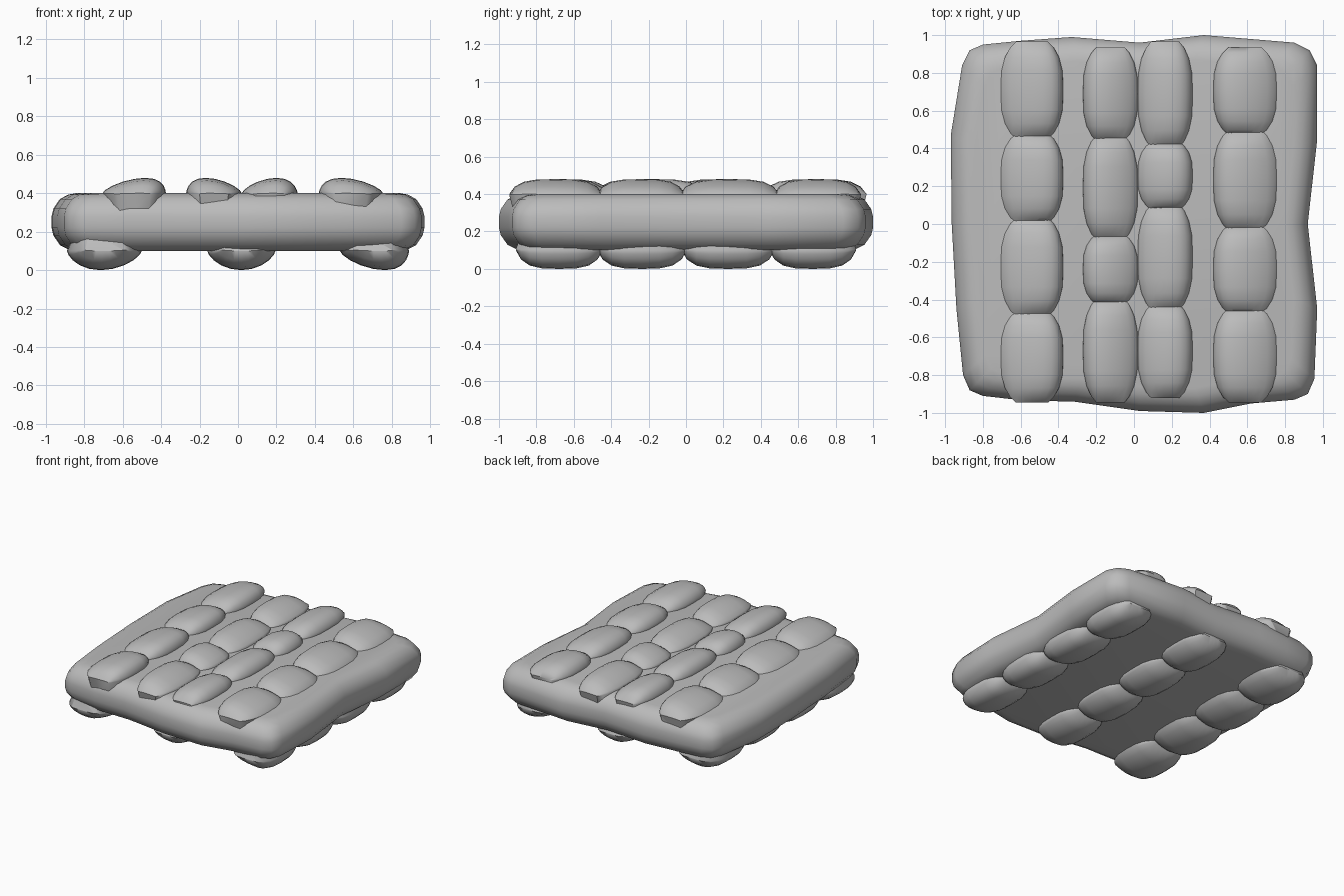
import bpy
import bmesh
import math

cube = bpy.data.objects.get("Cube")
if cube:
    bpy.data.objects.remove(cube, do_unlink=True)

stone = bpy.data.materials.new("stone_grey")
stone.use_nodes = True
colour = (0.5, 0.5, 0.5, 1)
stone.diffuse_color = colour
stone.node_tree.nodes["Principled BSDF"].inputs["Base Color"].default_value = colour


def loft(name, rings, angle):
    """Skin a list of closed rings and cap both ends."""
    bm = bmesh.new()
    loops = [[bm.verts.new(p) for p in ring] for ring in rings]
    n = len(loops[0])
    for a, b in zip(loops, loops[1:]):
        for i in range(n):
            j = (i + 1) % n
            bm.faces.new((a[i], a[j], b[j], b[i]))
    bm.faces.new(loops[0])
    bm.faces.new(loops[-1])
    bmesh.ops.recalc_face_normals(bm, faces=bm.faces)
    mesh = bpy.data.meshes.new(name)
    bm.to_mesh(mesh)
    bm.free()
    mesh.materials.append(stone)
    obj = bpy.data.objects.new(name, mesh)
    bpy.context.collection.objects.link(obj)
    bpy.ops.object.select_all(action="DESELECT")
    obj.select_set(True)
    bpy.context.view_layer.objects.active = obj
    bpy.ops.object.shade_smooth_by_angle(angle=math.radians(angle))


# Slab: uneven outline with rounded rim
outline = [
    (-.97, .47), (-.91, .84), (-.87, .92), (-.8, .95), (-.6, .97), (-.33, .99),
    (.03, .96), (.37, 1), (.85, .96), (.93, .92), (.97, .84), (.97, .45),
    (.92, 0), (.97, -.45), (.955, -.82), (.92, -.9), (.85, -.93), (.62, -.95),
    (.37, -1), (.03, -.99), (-.32, -.94), (-.58, -.935), (-.8, -.91),
    (-.87, -.88), (-.905, -.8), (-.94, -.45), (-.965, 0)]
rim = [(.1, .13), (.107, .09), (.13, .045), (.18, .01), (.22, 0)]
rim += [(.5 - z, d) for z, d in reversed(rim)]
loft("slab", [[(x * (1 - d), y * (1 - d), z) for x, y in outline]
              for z, d in rim], 45)

# Lump shape along its length: position, width, height
half = [(0, 1, 1), (.4, .98, .97), (.68, .87, .83), (.88, .7, .52), (1, .52, .05)]
stations = [(-t, w, h) for t, w, h in reversed(half[1:])] + half


def lump(name, x0, x1, y0, y1, base, rise, skew, depth):
    """Rounded lump leaning sideways, with its narrower root sunk into the slab."""
    cx, hw = (x0 + x1) / 2, (x1 - x0) / 2
    cy, hl = (y0 + y1) / 2, (y1 - y0) / 2
    rings = []
    for t, w, h in stations:
        root_y = cy + hl * t * .85
        ring = [(cx + hw * w * .8, root_y, base - depth),
                (cx - hw * w * .8, root_y, base - depth)]
        for i in range(11):
            a = math.pi * (1 - i / 10)
            s = abs(math.sin(a))
            x = math.cos(a) + skew * s * s
            ring.append((cx + hw * w * x, cy + hl * t,
                         base + rise * (h * s ** 1.35 - .05 * (1 - h))))
        rings.append(ring)
    loft(name, rings, 50)


def column(name, x0, x1, splits, base, rise, skew, depth):
    """Row of touching lumps running front to back."""
    last = len(splits) - 2
    for i, (y0, y1) in enumerate(zip(splits, splits[1:])):
        y0 -= .015 if i > 0 else 0
        y1 += .015 if i < last else 0
        lump(f"{name}_{i + 1}", x0, x1, y0, y1, base, rise, skew, depth)


# Lumps on the top face
top = [
    ("top_lump_right", -.705, -.375, (-.945, -.475, .02, .465, .965), .35),
    ("top_lump_mid_right", -.27, .02, (-.945, -.41, -.07, .455, .935), -.3),
    ("top_lump_mid_left", .02, .31, (-.92, -.44, .09, .42, .965), .25),
    ("top_lump_left", .42, .755, (-.945, -.46, -.02, .485, .935), -.3)]
for name, x0, x1, splits, skew in top:
    column(name, x0, x1, splits, .4, .08, skew, .15)

# Lumps on the underside
bottom = [
    ("bottom_lump_right", -.89, -.5, -.1),
    ("bottom_lump_middle", -.16, .195, 0),
    ("bottom_lump_left", .53, .89, .3)]
for name, x0, x1, skew in bottom:
    column(name, x0, x1, (-.91, -.46, -.01, .46, .91), .1, -.1, skew, -.1)
